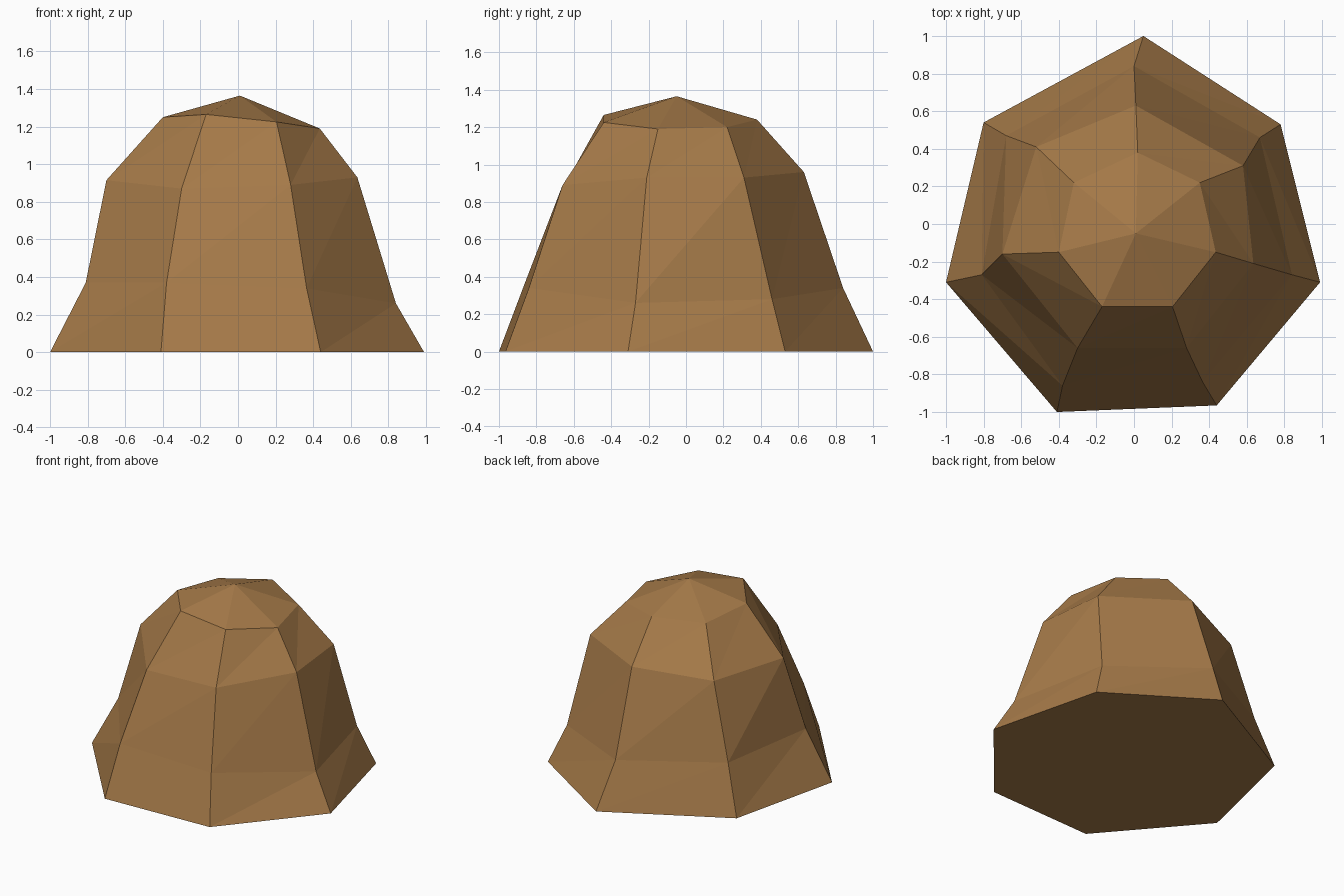
import bpy, bmesh

# Rough seven-sided boulder: four irregular rings, counter-clockwise from the back corner
RINGS = [
    [(0.05, 1.0, 0), (-0.80, 0.54, 0), (-1.0, -0.31, 0), (-0.41, -1.0, 0),
     (0.44, -0.965, 0), (0.99, -0.31, 0), (0.78, 0.53, 0)],
    [(0.0, 0.84, 0.34), (-0.68, 0.47, 0.36), (-0.81, -0.27, 0.37), (-0.38, -0.86, 0.37),
     (0.365, -0.84, 0.34), (0.84, -0.27, 0.26), (0.67, 0.46, 0.28)],
    [(0.01, 0.63, 0.96), (-0.52, 0.41, 0.91), (-0.70, -0.16, 0.915), (-0.30, -0.66, 0.87),
     (0.28, -0.66, 0.89), (0.635, -0.21, 0.93), (0.58, 0.31, 0.93)],
    [(0.02, 0.38, 1.24), (-0.32, 0.22, 1.22), (-0.40, -0.15, 1.25), (-0.17, -0.44, 1.265),
     (0.205, -0.44, 1.225), (0.435, -0.15, 1.19), (0.35, 0.22, 1.2)],
]
APEX = (0.01, -0.05, 1.365)

bm = bmesh.new()
rings = [[bm.verts.new(p) for p in ring] for ring in RINGS]
top = bm.verts.new(APEX)

# Flat underside
bm.faces.new(rings[0][::-1])

# Faceted sides, each quad split along the same diagonal
for low, high in zip(rings, rings[1:]):
    for i in range(7):
        j = (i + 1) % 7
        bm.faces.new((low[i], low[j], high[j]))
        bm.faces.new((low[i], high[j], high[i]))

# Shallow cap
for i in range(7):
    bm.faces.new((rings[-1][i], rings[-1][(i + 1) % 7], top))
bmesh.ops.recalc_face_normals(bm, faces=bm.faces)

mesh = bpy.data.meshes.new("rock")
bm.to_mesh(mesh)
bm.free()
rock = bpy.data.objects.new("rock", mesh)
bpy.context.collection.objects.link(rock)

# Single earthy colour
brown = bpy.data.materials.new("earth brown")
brown.diffuse_color = (0.38, 0.195, 0.066, 1)
mesh.materials.append(brown)
